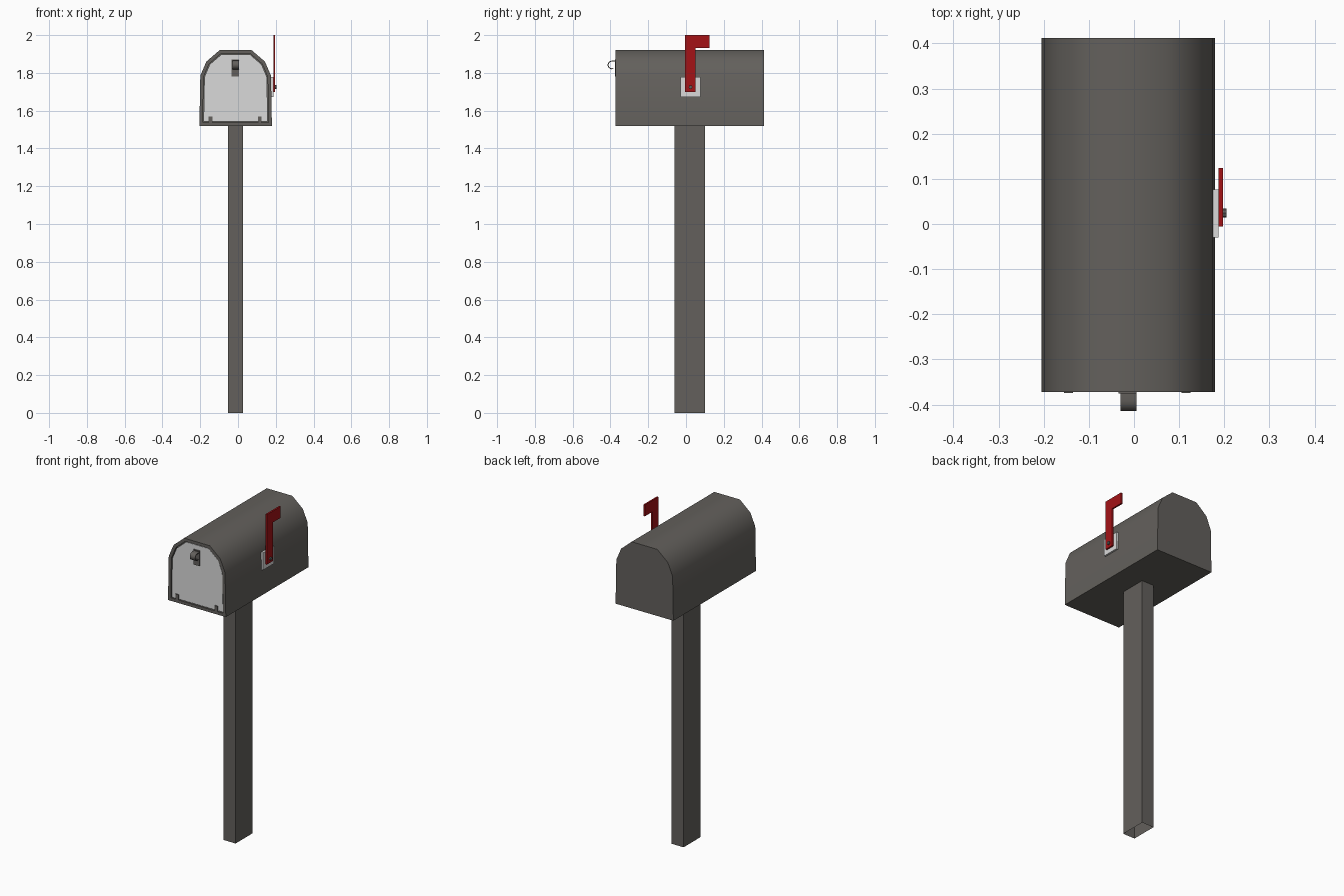
import bpy, bmesh, math
from mathutils import Vector

old = bpy.data.objects.get("Cube")
if old:
    bpy.data.objects.remove(old, do_unlink=True)


def material(name, rgb):
    m = bpy.data.materials.new(name)
    m.use_nodes = True
    m.diffuse_color = (*rgb, 1)
    bsdf = m.node_tree.nodes["Principled BSDF"]
    bsdf.inputs["Base Color"].default_value = (*rgb, 1)
    bsdf.inputs["Roughness"].default_value = 0.7
    return m


grey = material("dark warm grey", (0.125, 0.117, 0.107))
silver = material("pale silver", (0.7, 0.7, 0.7))
red = material("flag red", (0.37, 0.006, 0.008))


def finish(name, bm, mat, smooth=False):
    bmesh.ops.recalc_face_normals(bm, faces=bm.faces)
    mesh = bpy.data.meshes.new(name)
    bm.to_mesh(mesh)
    bm.free()
    mesh.materials.append(mat)
    ob = bpy.data.objects.new(name, mesh)
    bpy.context.collection.objects.link(ob)
    if smooth:
        bpy.ops.object.select_all(action="DESELECT")
        ob.select_set(True)
        bpy.context.view_layer.objects.active = ob
        bpy.ops.object.shade_smooth_by_angle(angle=math.radians(50))
    return ob


def box(name, lo, hi, mat, open_bottom=False):
    bm = bmesh.new()
    bmesh.ops.create_cube(bm, size=1)
    for v in bm.verts:
        v.co = Vector([(a + b) / 2 + c * (b - a) for a, b, c in zip(lo, hi, v.co)])
    if open_bottom:
        low = [f for f in bm.faces if f.calc_center_median().z < lo[2] + 0.001]
        bmesh.ops.delete(bm, geom=low, context="FACES_ONLY")
    return finish(name, bm, mat)


def prism(name, points, axis, start, end, mat, smooth=False):
    """Extrude an outline along x (points are y, z) or y (points are x, z)."""
    bm = bmesh.new()
    place = (lambda p, d: (d, *p)) if axis == "x" else (lambda p, d: (p[0], d, p[1]))
    face = bm.faces.new([bm.verts.new(place(p, start)) for p in points])
    new = bmesh.ops.extrude_face_region(bm, geom=[face])["geom"]
    for v in new:
        if isinstance(v, bmesh.types.BMVert):
            v.co["xyz".index(axis)] = end
    return finish(name, bm, mat, smooth)


# Arched cross-section, shared by the shell and the door
CX, BOTTOM, TOP, FRONT, BACK = -0.0125, 1.52, 1.92, -0.372, 0.412


def arch(inset):
    half = [(0.192, BOTTOM), (0.187, 1.785), (0.155, 1.86), (0.085, TOP)]
    mid = (BOTTOM + TOP) / 2
    sx, sz = 1 - inset / 0.19, 1 - inset / 0.2
    half = [(x * sx, mid + (z - mid) * sz) for x, z in half]
    return [(CX + x, z) for x, z in half] + [(CX - x, z) for x, z in reversed(half)]


# Shell with a rim and shallow recess at the front
bm = bmesh.new()
rings = []
for inset, y in [(0, BACK), (0, FRONT), (0.018, FRONT), (0.018, FRONT + 0.02)]:
    rings.append([bm.verts.new((x, y, z)) for x, z in arch(inset)])
for a, b in zip(rings, rings[1:]):
    for i in range(len(a)):
        j = (i + 1) % len(a)
        bm.faces.new((a[i], a[j], b[j], b[i]))
bm.faces.new(rings[0])
bm.faces.new(rings[-1])
finish("mailbox_shell", bm, grey, smooth=True)

# Door with hinge tabs
prism("door", arch(0.022), "y", FRONT + 0.02, FRONT + 0.004, silver)
for side, x in [("right", -0.145), ("left", 0.115)]:
    box(f"door_hinge_{side}", (x - 0.01, FRONT - 0.002, 1.53),
        (x + 0.01, FRONT + 0.01, 1.57), grey)

# Curled door latch and its backing tab
box("latch_base", (-0.034, FRONT - 0.003, 1.78), (0.006, FRONT + 0.01, 1.87), grey)
outer, inner = [], []
for k in range(9):
    a = math.radians(90 + k * 25)
    for loop, r in ((outer, 0.023), (inner, 0.018)):
        loop.append((-0.392 + r * math.cos(a), 1.842 + r * math.sin(a)))
hook = [(FRONT, 1.865)] + outer + inner[::-1] + [(FRONT, 1.86)]
prism("latch_hook", hook, "x", -0.03, 0.006, grey, smooth=True)

# Post, open underneath
box("post", (-0.054, -0.06, 0), (0.026, 0.1, BOTTOM + 0.002), grey, open_bottom=True)

# Signal flag on its mounting plate
box("flag_plate", (0.17, -0.03, 1.673), (0.187, 0.076, 1.777), silver)
flag = [(-0.005, 1.7), (0.05, 1.7), (0.05, 1.932), (0.124, 1.932),
        (0.124, 2.0), (-0.005, 2.0)]
prism("flag", flag, "x", 0.187, 0.197, red)
rivet = [(0.024 + 0.01 * math.cos(k * math.pi / 4), 1.725 + 0.01 * math.sin(k * math.pi / 4))
         for k in range(8)]
prism("flag_rivet", rivet, "x", 0.186, 0.205, grey)
